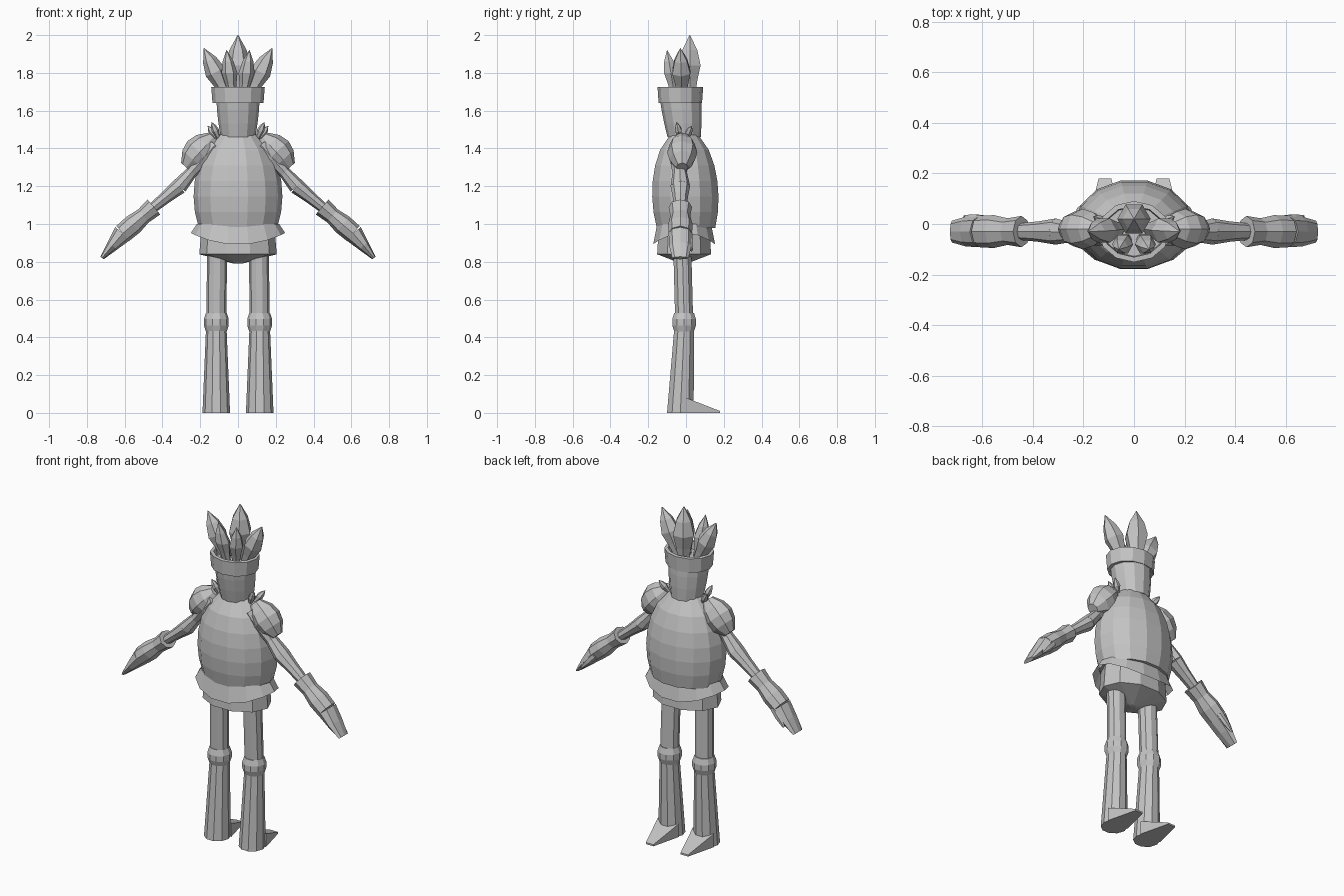
import bpy, bmesh, math
from mathutils import Vector

if "Cube" in bpy.data.objects:
    bpy.data.objects.remove(bpy.data.objects["Cube"], do_unlink=True)

# One plain material for the whole figure
grey = (0.55, 0.55, 0.55, 1)
material = bpy.data.materials.new("plain grey")
material.use_nodes = True
material.diffuse_color = grey
material.node_tree.nodes["Principled BSDF"].inputs["Base Color"].default_value = grey


def finish(name, bm, mirror):
    """Turn the mesh into an object, mirrored for paired parts."""
    bmesh.ops.recalc_face_normals(bm, faces=bm.faces)
    mesh = bpy.data.meshes.new(name)
    bm.to_mesh(mesh)
    bm.free()
    mesh.materials.append(material)
    part = bpy.data.objects.new(name, mesh)
    bpy.context.collection.objects.link(part)
    if mirror:
        part.modifiers.new("both sides", "MIRROR").use_mirror_merge = False
    return part


def tube(name, start, end, depth, width, profile, sides=8, mirror=False, caps=True, flat=1):
    """Skin evenly spaced oval rings, scaled by the profile, from start to end."""
    start, end = Vector(start), Vector(end)
    axis = (end - start).normalized()
    # Nearly upright parts keep level rings
    if axis.z > 0.95:
        axis = Vector((0, 0, 1))
    across = Vector((0, 1, 0)).cross(axis).normalized()
    along = axis.cross(across)
    bm = bmesh.new()
    rings = []
    for step, scale in enumerate(profile):
        blend = step / (len(profile) - 1)
        center = start.lerp(end, blend)
        squash = 1 + (flat - 1) * blend
        ring = []
        for corner in range(sides):
            angle = math.tau * corner / sides
            offset = across * width * squash * math.cos(angle) + along * depth * math.sin(angle)
            ring.append(bm.verts.new(center + offset * scale))
        rings.append(ring)
    for lower, upper in zip(rings, rings[1:]):
        for corner in range(sides):
            after = (corner + 1) % sides
            bm.faces.new((lower[corner], lower[after], upper[after], upper[corner]))
    if caps:
        bm.faces.new(rings[0])
        bm.faces.new(rings[-1])
    return finish(name, bm, mirror)


def spike(name, base, tip, radius, mirror=True):
    """Faceted crystal that swells and then closes to a point."""
    tube(name, base, tip, radius, radius, (0.5, 0.7, 1, 0.7, 0.03), sides=6, mirror=mirror)


# Barrel torso: a slice of an ellipsoid
barrel = [math.sqrt(1 - (step * 0.23 - 0.47) ** 2) for step in range(7)]
tube("torso", (0, 0, 0.98), (0, -0.01, 1.475), 0.18, 0.235, barrel, sides=14)

# Flared hem, raised at the sides
hem = tube("hem", (0, -0.01, 0.89), (0, -0.01, 1), 0.168, 0.25, (1, 0.87), sides=14, caps=False)
for vertex in hem.data.vertices:
    if vertex.co.z < 0.9:
        vertex.co.z += vertex.co.x ** 2

# Pelvis with a low point underneath
tube("pelvis", (0, -0.01, 0.79), (0, -0.01, 0.99), 0.15, 0.205, (0.1, 1, 0.98, 0.96, 0.94), sides=10)

# Head and open headband
tube("head", (0, -0.01, 1.46), (0, -0.03, 1.68), 0.11, 0.115, (0.8, 0.9, 0.97, 1), sides=12)
headband = tube("headband", (0, -0.03, 1.64), (0, -0.03, 1.725), 0.115, 0.135, (1, 1.05),
                sides=12, caps=False)
headband.modifiers.new("thickness", "SOLIDIFY").thickness = 0.02

# Crest of spikes on the head
spike("crest_center", (0, 0.02, 1.68), (0, 0.02, 2), 0.066, mirror=False)
spike("crest_outer", (0.06, -0.02, 1.68), (0.18, -0.03, 1.93), 0.055)
spike("crest_front", (0.03, -0.06, 1.68), (0.06, -0.1, 1.92), 0.042)

# Small leaves beside the neck
spike("leaf_front", (0.1, -0.03, 1.45), (0.14, -0.05, 1.54), 0.02)
spike("leaf_back", (0.11, 0, 1.45), (0.16, 0.03, 1.52), 0.02)

# Shoulder pads
tube("shoulder_pads", (0.13, -0.02, 1.46), (0.275, -0.02, 1.3), 0.08, 0.088,
     (0.4, 0.85, 1, 0.85, 0.4), mirror=True)

# Arms, joint by joint
shoulder = (0.12, -0.04, 1.42)
elbow = (0.31, -0.03, 1.2)
wrist = (0.445, -0.03, 1.09)
knuckles = (0.61, -0.03, 0.95)
fingertip = (0.72, -0.03, 0.82)
tube("upper_arms", shoulder, elbow, 0.045, 0.037, (1, 1.1, 0.85, 1.15), mirror=True)
tube("forearms", elbow, wrist, 0.045, 0.037, (1.15, 0.9, 0.75), mirror=True)
tube("gloves", wrist, knuckles, 0.062, 0.052, (1, 0.85, 1.05, 1), mirror=True)
tube("fingers", knuckles, fingertip, 0.062, 0.052, (1, 0.95, 0.7), mirror=True, flat=0.3)
tube("thumbs", (0.59, 0.02, 0.95), (0.67, 0.03, 0.86), 0.015, 0.02, (1, 1, 0.4), sides=6, mirror=True)

# Legs with a ring at the knee
tube("thighs", (0.115, -0.01, 0.5), (0.11, -0.02, 0.88), 0.05, 0.053, (1, 1), sides=10, mirror=True)
tube("knees", (0.115, -0.01, 0.43), (0.115, -0.01, 0.53), 0.066, 0.066, (0.83, 1, 1, 0.83),
     sides=10, mirror=True)
tube("shins", (0.115, -0.03, 0), (0.115, -0.01, 0.44), 0.074, 0.073, (1, 0.75), sides=10, mirror=True)

# Wedge feet narrowing to a blunt toe
bm = bmesh.new()
bmesh.ops.create_cube(bm, size=1)
for vertex in bm.verts:
    is_toe, is_top = vertex.co.y > 0, vertex.co.z > 0
    vertex.co.x = 0.115 + vertex.co.x * (0.05 if is_toe else 0.14)
    vertex.co.y = 0.18 if is_toe else 0
    vertex.co.z = (0.01 if is_toe else 0.08) if is_top else 0
finish("feet", bm, mirror=True)
